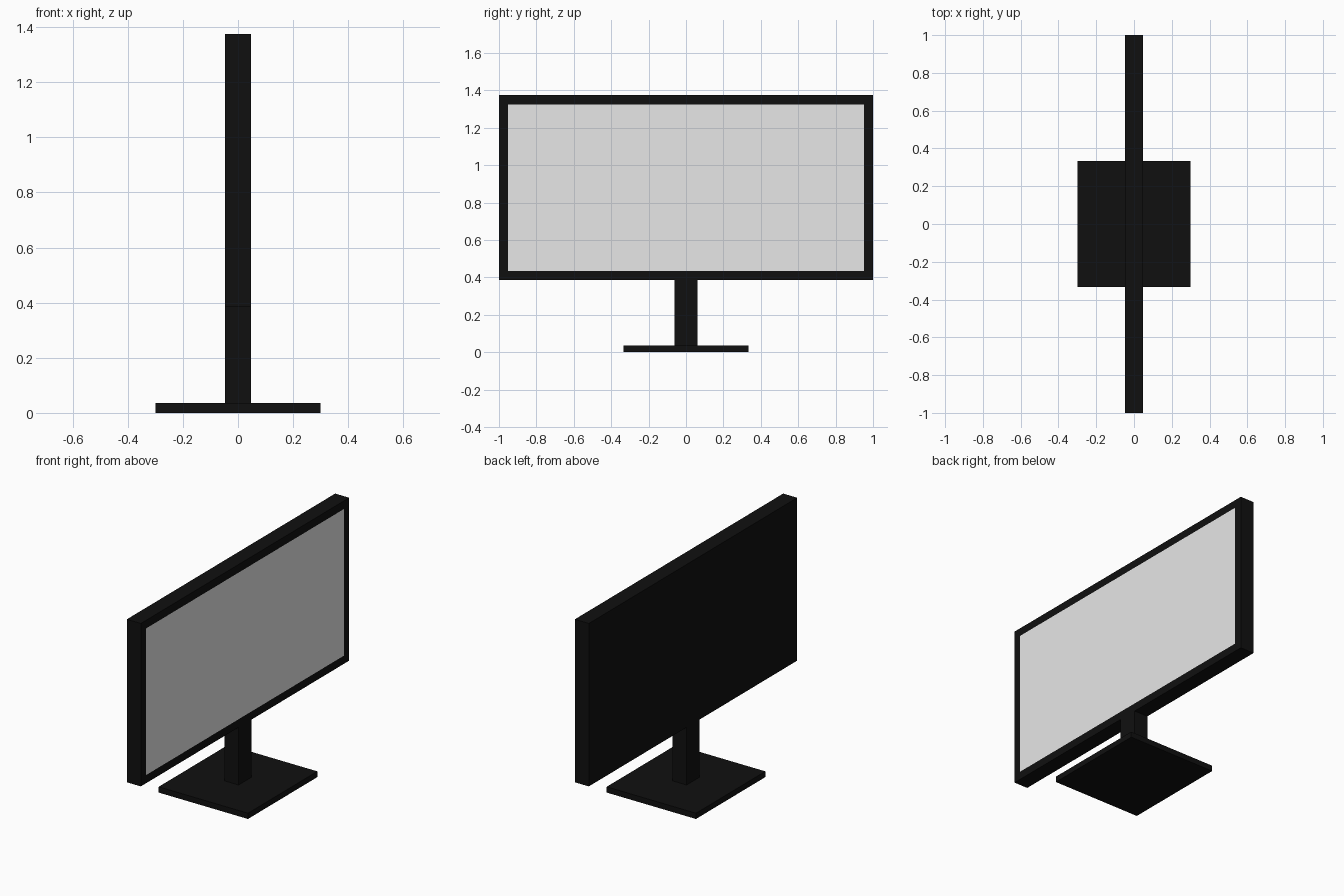
import bpy
import bmesh
from mathutils import Vector

cube = bpy.data.objects.get("Cube")
if cube:
    bpy.data.objects.remove(cube, do_unlink=True)


def make_material(name, value):
    mat = bpy.data.materials.new(name)
    mat.use_nodes = True
    colour = (value, value, value, 1)
    mat.diffuse_color = colour
    mat.node_tree.nodes["Principled BSDF"].inputs["Base Color"].default_value = colour
    return mat


black = make_material("black_plastic", 0.005)
grey = make_material("screen_grey", 0.8)

THICK = 0.094       # depth shared by the panel and the neck
BASE_TOP = 0.035
PANEL_BOTTOM, PANEL_TOP = 0.385, 1.375
BEZEL = 0.07


def add_box(name, depth, width, bottom, top, screen_bezel=None):
    """Box centred on the z axis; optionally inset a screen in its +x face."""
    bm = bmesh.new()
    bmesh.ops.create_cube(bm, size=1)
    bmesh.ops.scale(bm, vec=(depth, width, top - bottom), verts=bm.verts)
    bmesh.ops.translate(bm, vec=(0, 0, (top + bottom) / 2), verts=bm.verts)
    if screen_bezel:
        bm.normal_update()
        front = max(bm.faces, key=lambda f: f.normal.dot(Vector((1, 0, 0))))
        bmesh.ops.inset_region(bm, faces=[front], thickness=screen_bezel)
        front.material_index = 1
    mesh = bpy.data.meshes.new(name)
    bm.to_mesh(mesh)
    bm.free()
    mesh.materials.append(black)
    if screen_bezel:
        mesh.materials.append(grey)
    obj = bpy.data.objects.new(name, mesh)
    bpy.context.collection.objects.link(obj)
    return obj


# Stand
add_box("stand_base", 0.6, 0.666, 0, BASE_TOP)
add_box("stand_neck", THICK, 0.123, BASE_TOP, PANEL_BOTTOM)

# Panel with a flush screen framed by the bezel
add_box("display_panel", THICK, 2, PANEL_BOTTOM, PANEL_TOP, BEZEL)
